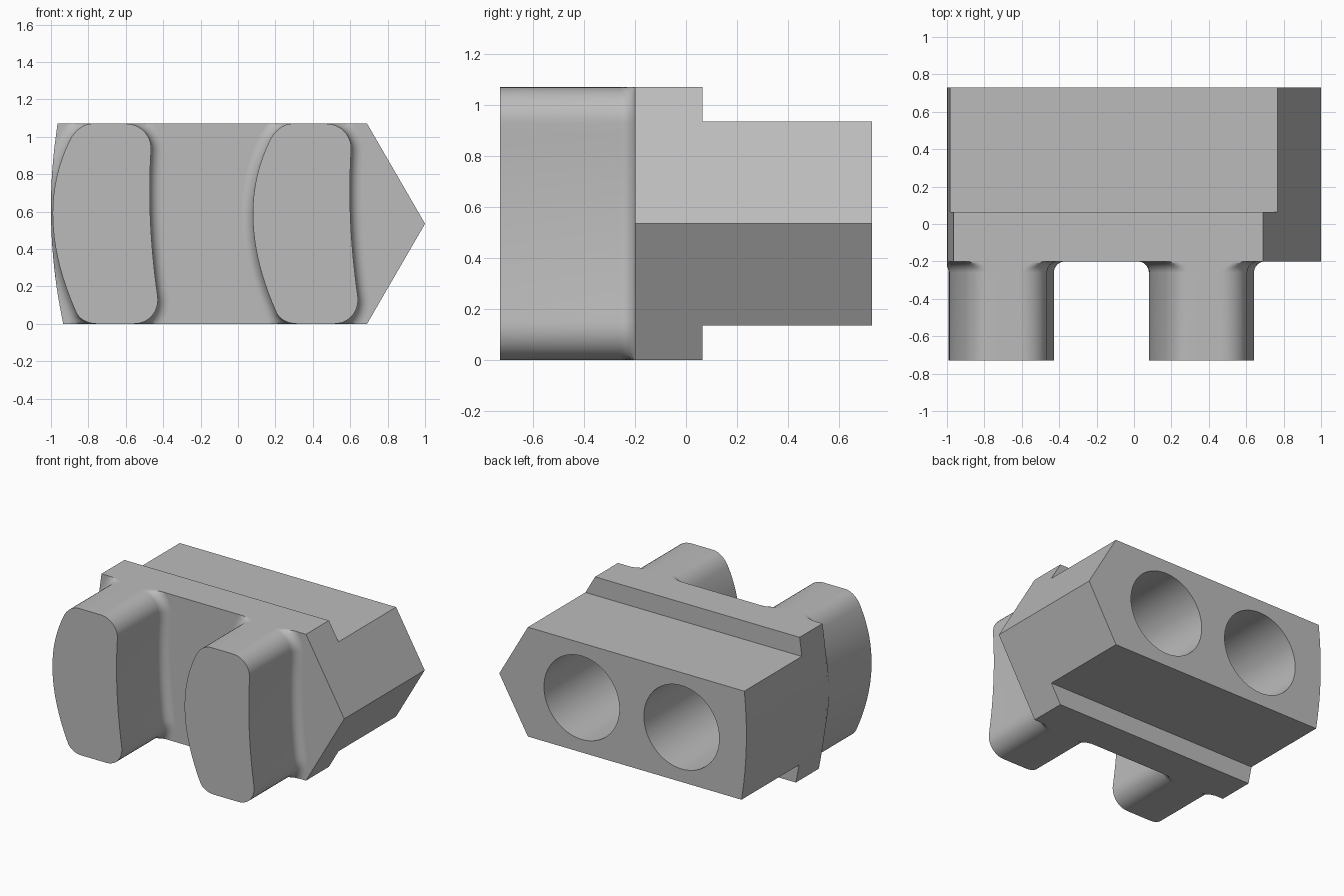
import bpy, bmesh, math
from mathutils import Vector, Matrix

if "Cube" in bpy.data.objects:
    bpy.data.objects.remove(bpy.data.objects["Cube"])

H = 1.07                   # full height
STEP = 0.135               # height lost above and below on the rear block
FRONT, SHOULDER, BACK = -0.2, 0.065, 0.73
PEG_END, FILLET = -0.73, 0.06

grey = bpy.data.materials.new("plain_grey")
grey.use_nodes = True
grey.diffuse_color = (0.5, 0.5, 0.5, 1)
grey.node_tree.nodes["Principled BSDF"].inputs["Base Color"].default_value = (0.5, 0.5, 0.5, 1)


def clamp(v, lo, hi):
    return max(lo, min(hi, v))


def left_edge(z):
    """Gently bowed flank."""
    return -1 + 0.171 * (z - 0.617) ** 2


def right_edge(z):
    """Pointed flank."""
    return 1 - 0.579 * abs(z - H / 2)


def loft(name, rings, cap_last=True):
    """Skin rings of (x, y, z) points and close the ends."""
    bm = bmesh.new()
    rows = [[bm.verts.new(p) for p in ring] for ring in rings]
    n = len(rows[0])
    for a, b in zip(rows, rows[1:]):
        for i in range(n):
            j = (i + 1) % n
            bm.faces.new((a[i], a[j], b[j], b[i]))
    bm.faces.new(rows[0])
    if cap_last:
        bm.faces.new(rows[-1])
    bmesh.ops.remove_doubles(bm, verts=bm.verts, dist=1e-5)
    bmesh.ops.recalc_face_normals(bm, faces=bm.faces)
    mesh = bpy.data.meshes.new(name)
    bm.to_mesh(mesh)
    bm.free()
    mesh.materials.append(grey)
    ob = bpy.data.objects.new(name, mesh)
    bpy.context.collection.objects.link(ob)
    return ob


def activate(ob):
    bpy.ops.object.select_all(action='DESELECT')
    ob.select_set(True)
    bpy.context.view_layer.objects.active = ob


def smooth(ob):
    activate(ob)
    bpy.ops.object.shade_smooth_by_angle(angle=math.radians(30))


# Stepped body: full-height slab in front, lower block behind
def body_ring(y, inset):
    right = [0, STEP, H / 2, H - STEP, H]
    inner = [STEP + (H - 2 * STEP) * i / 14 for i in range(15)]
    left = [H, *reversed(inner), 0]
    fit = lambda z: clamp(z, inset, H - inset)
    return ([(right_edge(fit(z)), y, fit(z)) for z in right]
            + [(left_edge(fit(z)), y, fit(z)) for z in left])


body = loft("body", [body_ring(FRONT, 0), body_ring(SHOULDER, 0),
                     body_ring(SHOULDER, STEP), body_ring(BACK, STEP)])

# Two round blind sockets in the back
DEPTH = 0.73
bm = bmesh.new()
for x in (0.333, -0.475):
    place = Matrix.Translation((x, BACK - DEPTH / 2 + 0.1, H / 2)) @ Matrix.Rotation(math.pi / 2, 4, 'X')
    bmesh.ops.create_cone(bm, cap_ends=True, segments=64, radius1=0.305, radius2=0.305,
                          depth=DEPTH + 0.2, matrix=place)
mesh = bpy.data.meshes.new("socket_cutter")
bm.to_mesh(mesh)
bm.free()
mesh.materials.append(grey)
cutter = bpy.data.objects.new("socket_cutter", mesh)
bpy.context.collection.objects.link(cutter)
cutter.hide_render = True
cut = body.modifiers.new("sockets", 'BOOLEAN')
cut.operation, cut.solver, cut.object = 'DIFFERENCE', 'EXACT', cutter
activate(body)
bpy.ops.object.modifier_apply(modifier=cut.name)
bpy.data.objects.remove(cutter)
smooth(body)


# Curved peg outline: flank, corner, flank, corner
def bend(a, c, b, weight, steps):
    """Weighted quadratic curve from a to b, without its last point."""
    pts = []
    for i in range(steps):
        t = i / steps
        u, v, w = (1 - t) ** 2, 2 * t * (1 - t) * weight, t * t
        pts.append((Vector(a) * u + Vector(c) * v + Vector(b) * w) / (u + v + w))
    return pts


outline = (bend((-.865, .06), (-1.0975, .58), (-.90, .98), 1, 20)
           + bend((-.90, .98), (-.858, H), (-.78, H), .8, 8)
           + bend((-.78, H), (-.69, H), (-.60, H), 1, 4)
           + bend((-.60, H), (-.457, H), (-.465, .93), .7, 10)
           + bend((-.465, .93), (-.4885, .56), (-.43, .15), 1, 16)
           + bend((-.43, .15), (-.409, 0), (-.555, 0), .7, 10)
           + bend((-.555, 0), (-.65, 0), (-.755, 0), 1, 4)
           + bend((-.755, 0), (-.838, 0), (-.865, .06), .8, 8))


def peg_ring(y, grow, shift):
    """Outline grown outward, trimmed to the body's silhouette."""
    ring = []
    for i, p in enumerate(outline):
        along = (outline[(i + 1) % len(outline)] - outline[i - 1]).normalized()
        x = p.x - along.y * grow + shift
        z = clamp(p.y + along.x * grow, 0, H)
        ring.append((max(x, left_edge(z)), y, z))
    return ring


# Pegs with a filleted root
for name, shift in (("right_peg", 0), ("left_peg", 1.07)):
    rings = [peg_ring(PEG_END, 0, shift)]
    for k in range(9):
        a = math.pi / 2 * k / 8
        rings.append(peg_ring(FRONT - FILLET * (1 - math.sin(a)), FILLET * (1 - math.cos(a)), shift))
    smooth(loft(name, rings, cap_last=False))
